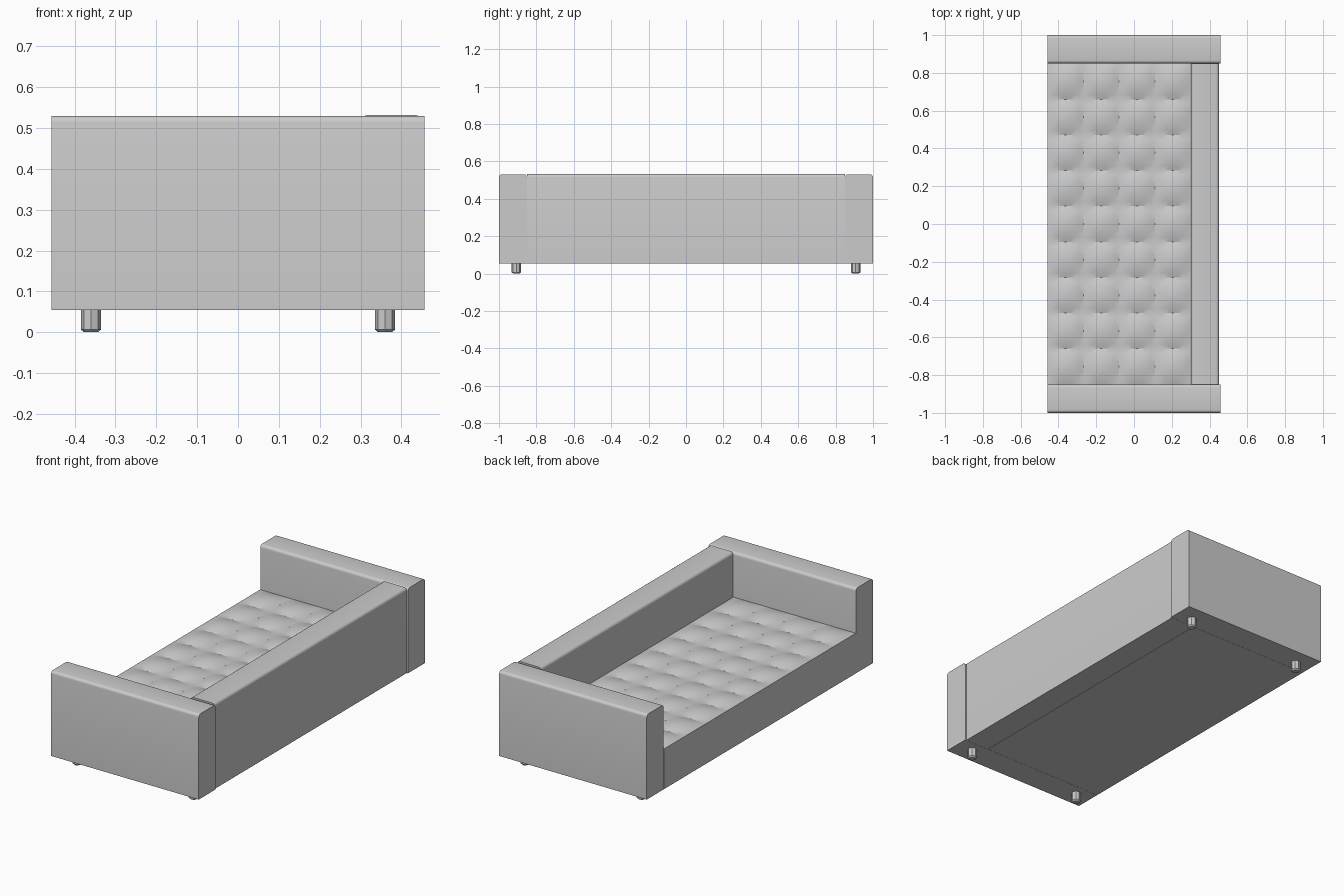
import bpy, bmesh, math
from mathutils import Matrix, Vector

cube = bpy.data.objects.get("Cube")
if cube:
    bpy.data.objects.remove(cube, do_unlink=True)

grey = bpy.data.materials.new("grey_upholstery")
grey.use_nodes = True
COLOUR = (0.6, 0.6, 0.6, 1)
grey.diffuse_color = COLOUR
grey.node_tree.nodes["Principled BSDF"].inputs["Base Color"].default_value = COLOUR

BASE, TOP, SEAT = 0.055, 0.53, 0.28
HALF_X, INNER_Y = 0.457, 0.85
BACK_X = 0.302


def finish(bm, name):
    bmesh.ops.recalc_face_normals(bm, faces=bm.faces)
    mesh = bpy.data.meshes.new(name)
    bm.to_mesh(mesh)
    bm.free()
    mesh.materials.append(grey)
    obj = bpy.data.objects.new(name, mesh)
    bpy.context.collection.objects.link(obj)
    bpy.ops.object.select_all(action='DESELECT')
    obj.select_set(True)
    bpy.context.view_layer.objects.active = obj
    bpy.ops.object.shade_smooth_by_angle(angle=math.radians(30))
    return obj


def padded_block(name, low, high, axis, radius):
    """Box whose two long top edges, running along the axis, are rounded."""
    low, high = Vector(low), Vector(high)
    bm = bmesh.new()
    bmesh.ops.create_cube(bm, size=1)
    size = high - low
    for v in bm.verts:
        v.co = (low + high) / 2 + Vector(a * b for a, b in zip(v.co, size))
    edges = [e for e in bm.edges
             if all(abs(v.co.z - high.z) < 1e-4 for v in e.verts)
             and abs(e.verts[0].co[axis] - e.verts[1].co[axis]) > 1e-3]
    bmesh.ops.bevel(bm, geom=edges, offset=radius, segments=4,
                    profile=0.5, affect='EDGES')
    return finish(bm, name)


# Arms at both ends
for name, y0, y1 in (("front_arm", -1, -INNER_Y), ("rear_arm", INNER_Y, 1)):
    padded_block(name, (-HALF_X, y0, BASE), (HALF_X, y1, TOP), 0, 0.016)

# Backrest between the arms
padded_block("backrest", (BACK_X, -INNER_Y + 0.001, BASE),
             (0.45, INNER_Y - 0.001, TOP + 0.002), 1, 0.016)

# Tufted seat: a grid of pillows over a solid base
COLS, ROWS, STEPS, PUFF = 4, 9, 8, 0.018
x0, x1, y1 = -HALF_X, BACK_X - 0.002, INNER_Y - 0.001


def bulge(t):
    return 1 - (2 * (t % 1) - 1) ** 2


bm = bmesh.new()
nx, ny = COLS * STEPS, ROWS * STEPS
grid = [[bm.verts.new((x0 + (x1 - x0) * i / nx, -y1 + 2 * y1 * j / ny,
                       SEAT + PUFF * bulge(i / STEPS) * bulge(j / STEPS)))
         for j in range(ny + 1)] for i in range(nx + 1)]
for i in range(nx):
    for j in range(ny):
        bm.faces.new((grid[i][j], grid[i + 1][j], grid[i + 1][j + 1], grid[i][j + 1]))
rim = [e for e in bm.edges if e.is_boundary]
skirt = bmesh.ops.extrude_edge_only(bm, edges=rim)["geom"]
for v in skirt:
    if isinstance(v, bmesh.types.BMVert):
        v.co.z = BASE
bmesh.ops.holes_fill(bm, edges=[e for e in bm.edges if e.is_boundary], sides=0)
finish(bm, "tufted_seat")

# Short eight-sided feet with a chamfered tip
for x, side in ((-0.36, "right"), (0.36, "left")):
    for y, end in ((-0.907, "front"), (0.907, "rear")):
        bm = bmesh.new()
        bmesh.ops.create_cone(bm, cap_ends=True, segments=8, radius1=0.025,
                              radius2=0.025, depth=0.06,
                              matrix=Matrix.Translation((x, y, 0.03)))
        tip = [e for e in bm.edges if all(v.co.z < 0.001 for v in e.verts)]
        bmesh.ops.bevel(bm, geom=tip, offset=0.007, segments=1, affect='EDGES')
        finish(bm, f"{end}_{side}_foot")
